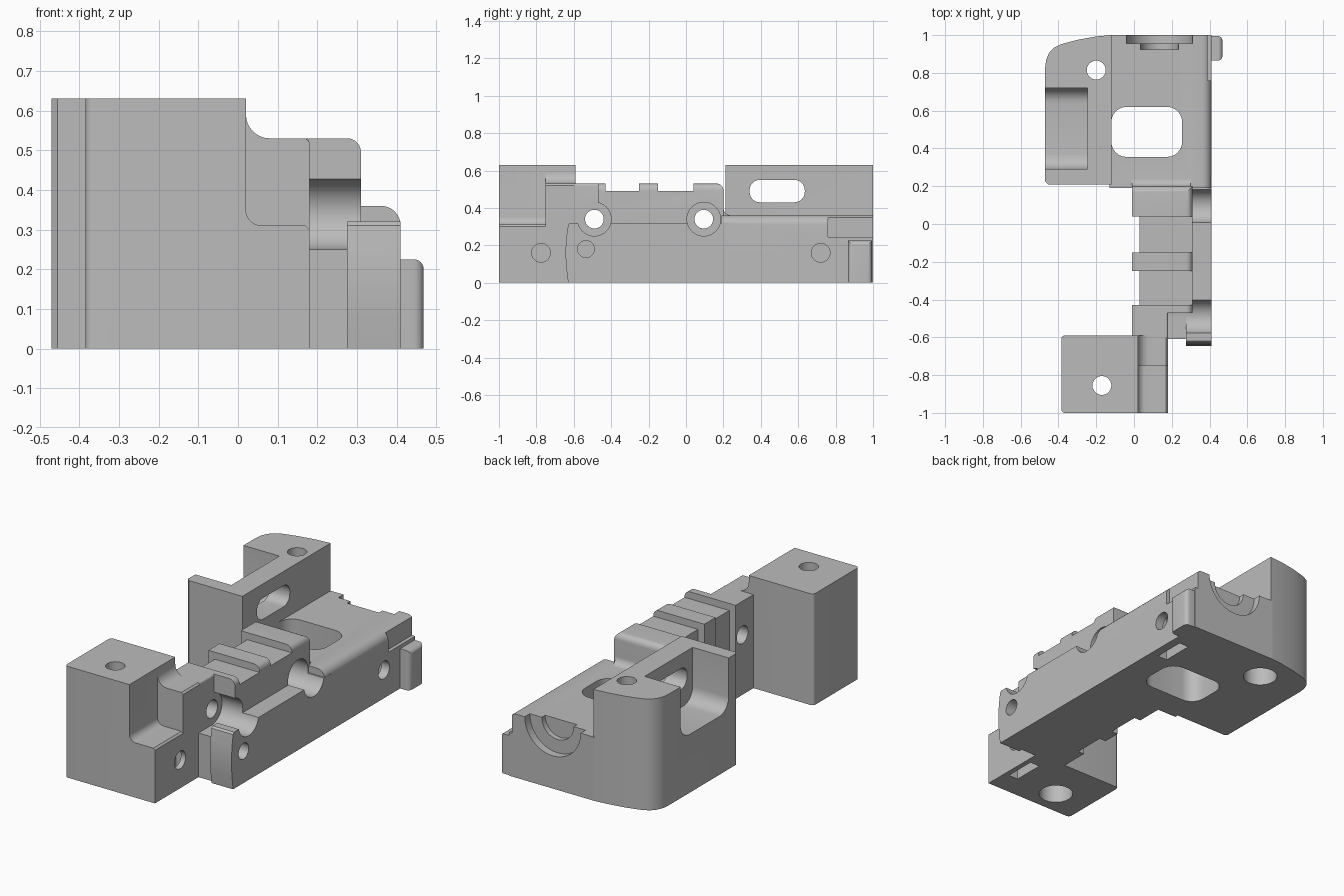
import bpy, bmesh, math
from mathutils import Matrix, Vector

if "Cube" in bpy.data.objects:
    bpy.data.objects.remove(bpy.data.objects["Cube"])

grey = bpy.data.materials.new("plain grey")
grey.use_nodes = True
grey.diffuse_color = (0.5, 0.5, 0.5, 1)
grey.node_tree.nodes["Principled BSDF"].inputs["Base Color"].default_value = (0.5, 0.5, 0.5, 1)


def finish(name, bm):
    bmesh.ops.recalc_face_normals(bm, faces=bm.faces)
    mesh = bpy.data.meshes.new(name)
    bm.to_mesh(mesh)
    bm.free()
    mesh.materials.append(grey)
    ob = bpy.data.objects.new(name, mesh)
    bpy.context.collection.objects.link(ob)
    return ob


def bevel(bm, pick, r, seg=6):
    """Round the edges for which pick(midpoint, direction) holds."""
    edges = []
    for e in bm.edges:
        a, b = e.verts
        if pick((a.co + b.co) / 2, (b.co - a.co).normalized()):
            edges.append(e)
    bmesh.ops.bevel(bm, geom=edges, offset=r, segments=seg, profile=0.5, affect='EDGES')


def box(name, x, y, z, pick=None, r=0.03):
    bm = bmesh.new()
    bmesh.ops.create_cube(bm, size=1)
    for v in bm.verts:
        v.co = [rng[0] if c < 0 else rng[1] for c, rng in zip(v.co, (x, y, z))]
    if pick:
        bevel(bm, pick, r)
    return finish(name, bm)


def cylinder(name, axis, start, length, r):
    """Round bar from start along the positive axis."""
    bm = bmesh.new()
    d = Vector([float(axis == k) for k in "xyz"])
    turn = Vector((0, 0, 1)).rotation_difference(d).to_matrix().to_4x4()
    mid = Matrix.Translation(Vector(start) + d * length / 2)
    bmesh.ops.create_cone(bm, cap_ends=True, segments=40, radius1=r, radius2=r,
                          depth=length, matrix=mid @ turn)
    return finish(name, bm)


def prism(name, points, place, lo, hi):
    """Extrude a profile; place(u, v, w) turns it into x, y, z."""
    bm = bmesh.new()
    face = bm.faces.new([bm.verts.new(place(u, v, lo)) for u, v in points])
    out = bmesh.ops.extrude_face_region(bm, geom=[face])
    shift = Vector(place(0, 0, hi)) - Vector(place(0, 0, lo))
    bmesh.ops.translate(bm, verts=[g for g in out["geom"] if isinstance(g, bmesh.types.BMVert)], vec=shift)
    return finish(name, bm)


def arc(cx, cz, r, a0, a1, n=8):
    return [(cx + r * math.cos(math.radians(a0 + (a1 - a0) * i / n)),
             cz + r * math.sin(math.radians(a0 + (a1 - a0) * i / n))) for i in range(n + 1)]


def combine(target, others, operation):
    for other in others:
        m = target.modifiers.new(other.name, 'BOOLEAN')
        m.operation, m.object, m.solver = operation, other, 'EXACT'
    deps = bpy.context.evaluated_depsgraph_get()
    mesh = bpy.data.meshes.new_from_object(target.evaluated_get(deps))
    target.modifiers.clear()
    target.data = mesh
    for other in others:
        bpy.data.objects.remove(other)


def xz(u, v, w): return (u, w, v)
def yz(u, v, w): return (w, u, v)
def xy(u, v, w): return (u, v, w)


def upright(m, d): return abs(d.z) > 0.9


# Front mounting block with its filleted steps
front_block = box("front_block", (-0.385, 0.02), (-1, -0.59), (0, 0.63),
                  lambda m, d: upright(m, d) and m.x < 0, 0.02)
low_step = prism("low_step", [(0, 0), (0.18, 0), (0.18, 0.3), (0.17, 0.31)]
                 + arc(0.06, 0.35, 0.04, 270, 180) + [(0, 0.35)], xz, -1, -0.7)
high_step = prism("high_step", [(0, 0), (0.18, 0), (0.18, 0.52), (0.17, 0.53)]
                  + arc(0.08, 0.59, 0.06, 270, 180) + [(0, 0.59)], xz, -0.75, -0.59)
neck = box("neck", (-0.01, 0.18), (-0.6, -0.43), (0, 0.53),
           lambda m, d: abs(d.y) > 0.9 and m.x > 0.1 and m.z > 0.1, 0.012)

# Central ridge, rounded along its outer and rear top edges
ridge = box("ridge", (-0.01, 0.31), (-0.47, 0.2), (0, 0.53),
            lambda m, d: m.z > 0.5 and (m.x > 0.3 or m.y > 0.1), 0.035)
ridge_fillet = prism("ridge_fillet", [(0.19, 0.3), (0.24, 0.3), (0.24, 0.36)]
                     + arc(0.24, 0.4, 0.04, 270, 180) + [(0.19, 0.4)], yz, -0.01, 0.3)

# Long lower body and rear deck
body = box("body", (0.03, 0.41), (-0.61, 0.25), (0, 0.32))
end_pad = prism("end_pad", [(-0.55, 0), (-0.63, 0), (-0.64, 0.08), (-0.645, 0.16), (-0.64, 0.24),
                            (-0.63, 0.31), (-0.62, 0.32), (-0.55, 0.32)], yz, 0.275, 0.41)
rear_deck = box("rear_deck", (-0.13, 0.41), (0.19, 1), (0, 0.36),
                lambda m, d: abs(d.y) > 0.9 and m.x > 0.3 and m.z > 0.3, 0.05)
side_tab = box("side_tab", (0.38, 0.468), (0.865, 0.995), (0, 0.225),
               lambda m, d: m.x > 0.44 and (upright(m, d) or m.z > 0.1), 0.025)

# Rear tower with a swept outer corner
rear_tower = prism("rear_tower", [(-0.12, 0.21), (-0.455, 0.21), (-0.47, 0.225), (-0.47, 0.83),
                                  (-0.465, 0.87), (-0.45, 0.905), (-0.425, 0.932), (-0.385, 0.952),
                                  (-0.3, 0.975), (-0.2, 0.993), (-0.12, 1)], xy, 0, 0.63)

bracket = rear_tower
combine(bracket, [rear_deck, body, ridge, ridge_fillet, neck, high_step, low_step,
                  front_block, end_pad, side_tab], 'UNION')
bracket.name = "bracket"

# Cross grooves over the ridge
cuts = []
for a, b in ((-0.43, -0.25), (-0.15, 0.04)):
    cuts.append(box("groove", (-0.1, 0.5), (a, b), (0.49, 0.7)))
    cuts.append(box("groove_side", (-0.1, 0.03), (a, b), (-0.1, 0.7)))

# Counterbored cross holes and blind side holes
for y in (-0.49, 0.095):
    cuts.append(cylinder("counterbore", "x", (0.18, y, 0.34), 0.4, 0.09))
    cuts.append(cylinder("cross_hole", "x", (-0.1, y, 0.34), 0.6, 0.05))
for x, y, z, r in ((0.05, -0.775, 0.16, 0.05), (0.2, -0.535, 0.18, 0.045), (0.2, 0.72, 0.16, 0.05)):
    cuts.append(cylinder("side_hole", "x", (x, y, z), 0.4, r))
cuts.append(box("bore_gap", (0.18, 0.275), (-0.7, -0.49), (0.25, 0.4)))

# Upright bolt holes, wider underneath, and nut slots in the base
for x, y in ((-0.17, -0.855), (-0.2, 0.815)):
    cuts.append(cylinder("bolt_hole", "z", (x, y, -0.1), 1, 0.05))
    cuts.append(cylinder("bolt_recess", "z", (x, y, -0.1), 0.3, 0.09))
for x, y in ((0.12, -0.775), (0.33, 0.72)):
    cuts.append(box("nut_slot", (x - 0.03, x + 0.03), (y - 0.09, y + 0.09), (-0.1, 0.25)))

# Deck window, tower notch and tower slot
cuts.append(box("deck_window", (-0.12, 0.255), (0.355, 0.62), (-0.1, 0.45), upright, 0.08))
cuts.append(box("tower_notch", (-0.6, -0.245), (0.29, 0.72), (0.33, 0.8),
                lambda m, d: abs(d.x) > 0.9 and m.z < 0.5, 0.08))
cuts.append(box("tower_slot", (-0.3, -0.05), (0.34, 0.635), (0.43, 0.55),
                lambda m, d: abs(d.x) > 0.9, 0.055))

# Round rear seat and shallow side recess
cuts.append(cylinder("rear_seat", "y", (0.135, 0.955, 0.36), 0.2, 0.175))
cuts.append(cylinder("rear_seat_inner", "y", (0.135, 0.925, 0.36), 0.2, 0.1))
cuts.append(box("side_recess", (0.39, 0.5), (0.76, 1.1), (0.245, 0.355)))
combine(bracket, cuts, 'DIFFERENCE')

bpy.context.view_layer.objects.active = bracket
bracket.select_set(True)
bpy.ops.object.shade_smooth_by_angle(angle=math.radians(30))
